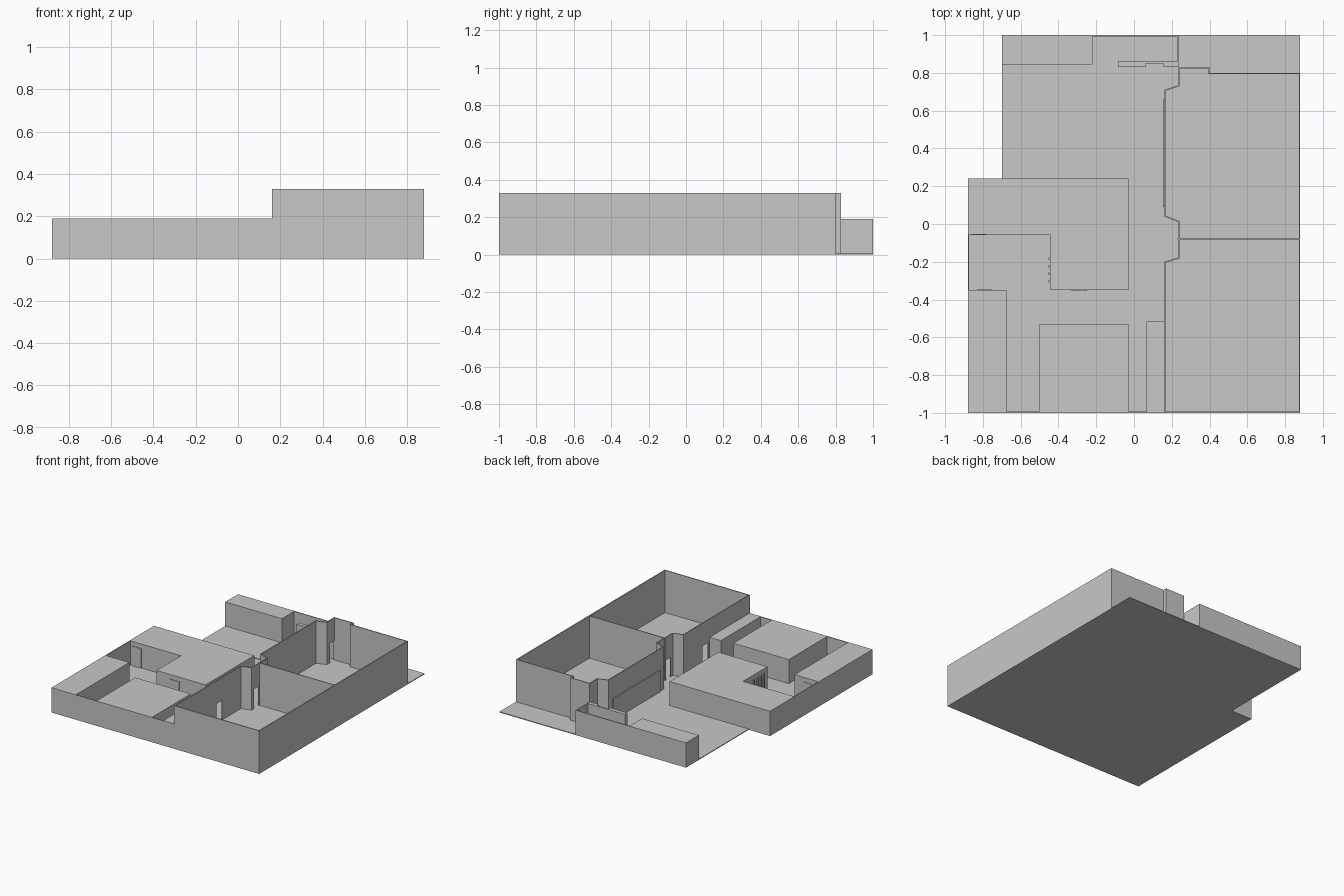
import bpy, bmesh

if "Cube" in bpy.data.objects:
    bpy.data.objects.remove(bpy.data.objects["Cube"])

LOW, TALL, DOOR = 0.19, 0.33, 0.155
T = 0.007  # thickness of thin walls

gray = bpy.data.materials.new("plaster_gray")
gray.diffuse_color = (0.58, 0.58, 0.58, 1)
gray.use_nodes = True
gray.node_tree.nodes["Principled BSDF"].inputs["Base Color"].default_value = gray.diffuse_color


def finish(name, bm):
    mesh = bpy.data.meshes.new(name)
    bm.to_mesh(mesh)
    bm.free()
    mesh.materials.append(gray)
    obj = bpy.data.objects.new(name, mesh)
    bpy.context.collection.objects.link(obj)
    return obj


def prism(name, outline, z0, z1):
    """Extrude a counter-clockwise plan outline between two heights."""
    bm = bmesh.new()
    face = bm.faces.new([bm.verts.new((x, y, z0)) for x, y in outline])
    top = bmesh.ops.extrude_face_region(bm, geom=[face])["geom"]
    for v in top:
        if isinstance(v, bmesh.types.BMVert):
            v.co.z = z1
    bmesh.ops.recalc_face_normals(bm, faces=bm.faces)
    return finish(name, bm)


def block(name, x0, x1, y0, y1, z1=LOW, z0=0.0):
    return prism(name, [(x0, y0), (x1, y0), (x1, y1), (x0, y1)], z0, z1)


# Ground slab with the notched back left corner
prism("ground_slab", [(-0.88, -1), (0.88, -1), (0.88, 1), (-0.70, 1),
                      (-0.70, 0.24), (-0.88, 0.24)], 0, 0.006)

# Tall room walls: path points, True where a doorway starts
path = [(0.16, -1, False), (0.88, -1, False), (0.88, 0.80, False),
        (0.40, 0.80, False), (0.40, 0.83, False), (0.235, 0.83, False),
        (0.235, 0.822, True), (0.235, 0.765, False), (0.235, 0.735, False),
        (0.16, 0.71, False), (0.16, 0.04, False), (0.235, 0.01, False),
        (0.235, -0.09, True), (0.235, -0.15, False), (0.235, -0.177, False),
        (0.16, -0.20, False), (0.16, -0.43, True), (0.16, -0.50, False)]
bm = bmesh.new()
rows = [[bm.verts.new((x, y, z)) for x, y, _ in path] for z in (0, DOOR, TALL)]
for i, (_, _, doorway) in enumerate(path):
    j = (i + 1) % len(path)
    for k in range(2):
        if not (doorway and k == 0):
            bm.faces.new((rows[k][i], rows[k][j], rows[k + 1][j], rows[k + 1][i]))
walls = finish("tall_walls", bm)
solid = walls.modifiers.new("thickness", "SOLIDIFY")
solid.thickness = T
solid.offset = -1
solid.use_even_offset = True

block("tall_divider", 0.23, 0.877, -0.085, -0.078, TALL)
block("long_shutter", 0.153, 0.161, 0.09, 0.66, 0.17)

# Main low house, with the open court on its left
prism("main_house", [(-0.445, -0.35), (-0.03, -0.35), (-0.03, 0.24),
                     (-0.88, 0.24), (-0.88, -0.055), (-0.445, -0.055)], 0, LOW)
block("court_wall", -0.88, -0.88 + T, -0.36, -0.05)

# Front wings joined by a thin front wall
block("left_wing", -0.88, -0.675, -1, -0.35)
block("middle_wing", -0.50, -0.03, -1, -0.53)
block("right_wing", 0.065, 0.16, -1, -0.515)
block("front_wall_left", -0.68, -0.49, -1, -1 + T)
block("front_wall_right", -0.04, 0.07, -1, -1 + T)

# Back wing, its thin yard walls and the thick niche wall
block("back_wing", -0.70, -0.22, 0.845, 1)
block("back_wall", -0.23, 0.235, 1 - T, 1)
block("back_side_wall", 0.235 - T, 0.235, 0.85, 1)
prism("niche_wall", [(-0.085, 0.83), (0.06, 0.83), (0.06, 0.85), (0.155, 0.85),
                     (0.155, 0.83), (0.235, 0.83), (0.235, 0.86), (-0.085, 0.86)],
      0, LOW)
block("terrace", -0.47, 0.0, 0.53, 0.83, 0.010)

# Door panels and the barred opening around the court
block("house_door", -0.33, -0.25, -0.354, -0.349, DOOR)
block("court_door", -0.86, -0.78, -0.059, -0.054, DOOR)
block("wing_door", -0.83, -0.75, -0.351, -0.346, DOOR)
for n in range(4):
    y = -0.31 + n * 0.04
    block("court_bar", -0.453, -0.444, y, y + 0.012, DOOR)
